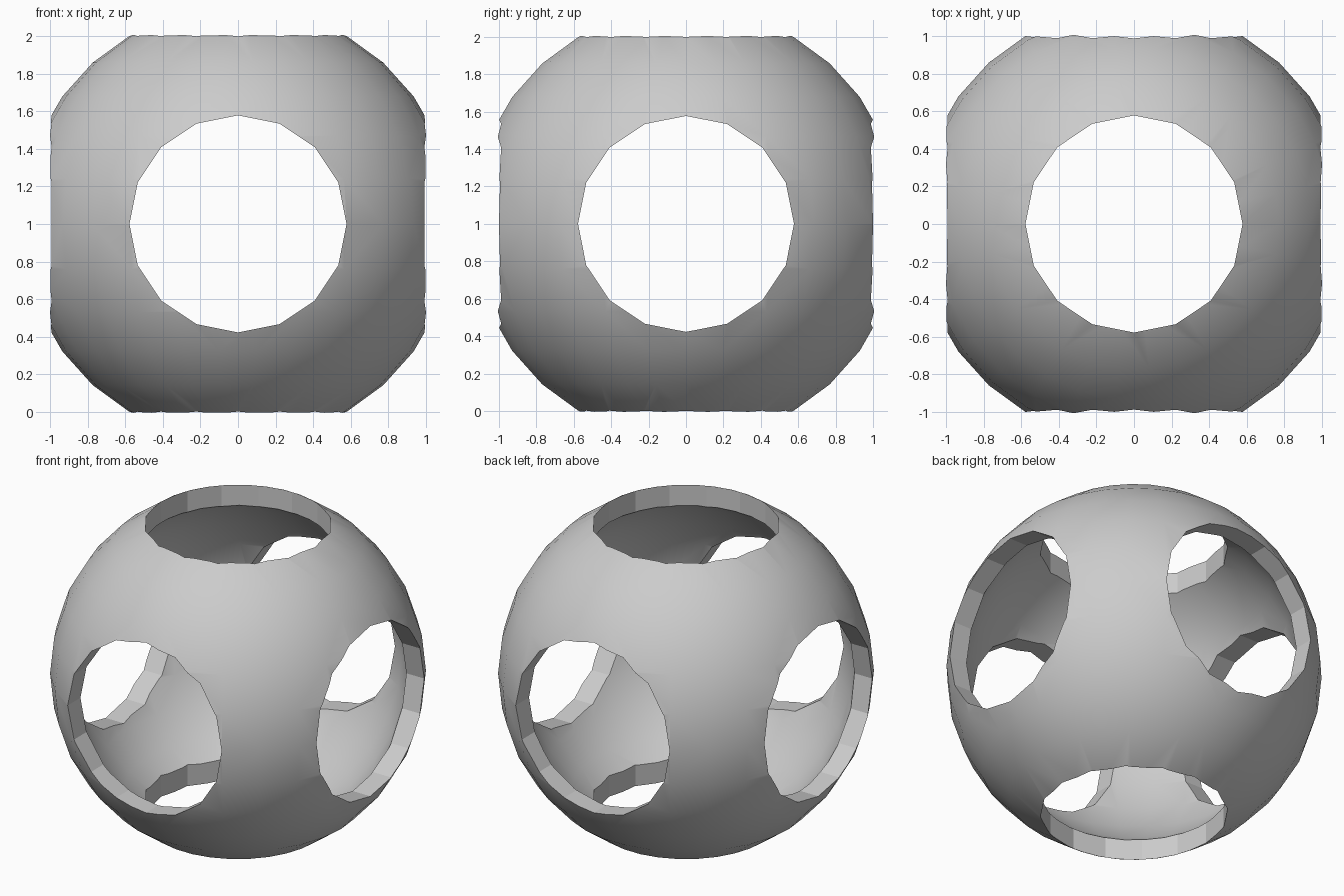
import bpy, bmesh, math

if "Cube" in bpy.data.objects:
    bpy.data.objects.remove(bpy.data.objects["Cube"])

S = 1 / (10 * math.cos(math.radians(30)))   # drilled shell spans exactly 2 units
CENTRE_Z = 1.0

grey = bpy.data.materials.new("plain grey")
grey.diffuse_color = (0.6, 0.6, 0.6, 1)
grey.use_nodes = True
grey.node_tree.nodes["Principled BSDF"].inputs["Base Color"].default_value = grey.diffuse_color


def add_object(name, bm):
    bmesh.ops.recalc_face_normals(bm, faces=bm.faces)
    mesh = bpy.data.meshes.new(name)
    bm.to_mesh(mesh)
    bm.free()
    mesh.materials.append(grey)
    obj = bpy.data.objects.new(name, mesh)
    bpy.context.collection.objects.link(obj)
    obj.location.z = CENTRE_Z
    return obj


def ringed_sphere(name, radius, sides, rings=15):
    """Sphere made of stacked rings with a flat cap at each end."""
    bm = bmesh.new()
    loops = []
    for i in range(rings):
        phi = math.pi * (i + 0.5) / rings
        r, z = radius * math.sin(phi), radius * math.cos(phi)
        loops.append([bm.verts.new((r * math.cos(2 * math.pi * k / sides),
                                    r * math.sin(2 * math.pi * k / sides), z))
                      for k in range(sides)])
    for a, b in zip(loops, loops[1:]):
        for k in range(sides):
            n = (k + 1) % sides
            bm.faces.new((a[k], b[k], b[n], a[n]))
    bm.faces.new(loops[0])
    bm.faces.new(loops[-1])
    return add_object(name, bm)


def drill(name, axis):
    """Sixteen-sided rod along one axis, with corners on the other two axes."""
    bm = bmesh.new()
    ends = []
    for h in (-1.5, 1.5):
        loop = []
        for k in range(16):
            a = 2 * math.pi * k / 16
            co = [0, 0, 0]
            co[axis] = h
            co[(axis + 1) % 3] = 5 * S * math.cos(a)
            co[(axis + 2) % 3] = 5 * S * math.sin(a)
            loop.append(bm.verts.new(co))
        ends.append(loop)
        bm.faces.new(loop)
    for k in range(16):
        n = (k + 1) % 16
        bm.faces.new((ends[0][k], ends[0][n], ends[1][n], ends[1][k]))
    return add_object(name, bm)


# Hollow ball with three through holes
shell = ringed_sphere("hollow_shell", 10 * S, 30)
cutters = [ringed_sphere("cavity_cutter", 9 * S, 29)]
cutters += [drill("hole_cutter_" + "xyz"[i], i) for i in range(3)]

bpy.context.view_layer.objects.active = shell
for cutter in cutters:
    mod = shell.modifiers.new("cut", 'BOOLEAN')
    mod.operation = 'DIFFERENCE'
    mod.solver = 'EXACT'
    mod.object = cutter
    bpy.ops.object.modifier_apply(modifier=mod.name)
for cutter in cutters:
    bpy.data.objects.remove(cutter)

# Smooth ball surfaces, crisp facets around the hole walls
bpy.ops.object.select_all(action='DESELECT')
shell.select_set(True)
bpy.ops.object.shade_smooth_by_angle(angle=math.radians(20))
